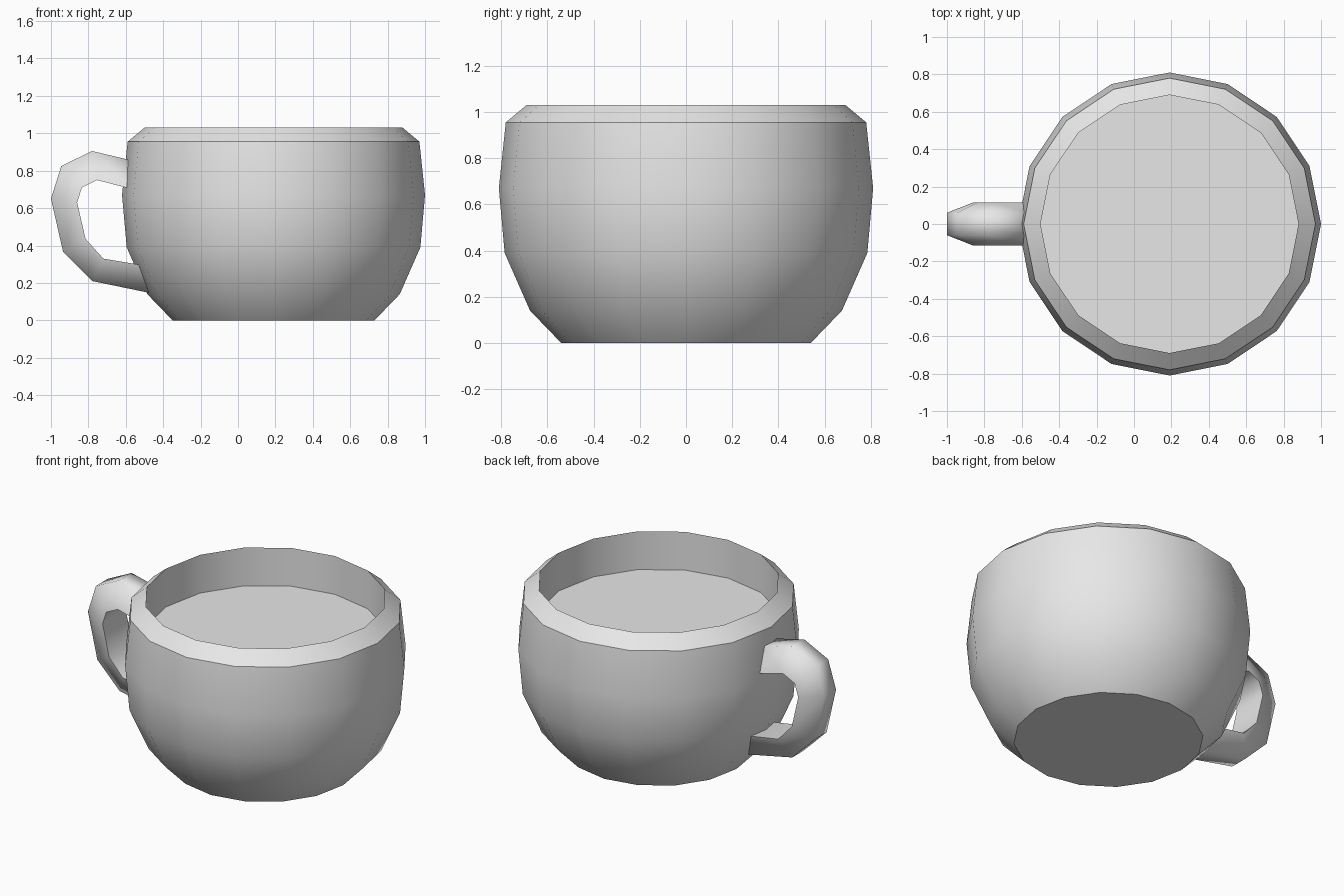
import bpy
import bmesh
import math

cube = bpy.data.objects.get("Cube")
if cube:
    bpy.data.objects.remove(cube, do_unlink=True)

SIDES = 16
CUP_X = 0.19

# One plain grey for everything
grey = bpy.data.materials.new("light_grey")
grey.use_nodes = True
grey.diffuse_color = (0.8, 0.8, 0.8, 1)
grey.node_tree.nodes["Principled BSDF"].inputs["Base Color"].default_value = grey.diffuse_color


def finish(bm, name, angle):
    """Turn a bmesh into a smooth object that keeps its sharp edges."""
    bmesh.ops.recalc_face_normals(bm, faces=bm.faces)
    mesh = bpy.data.meshes.new(name)
    bm.to_mesh(mesh)
    bm.free()
    mesh.materials.append(grey)
    obj = bpy.data.objects.new(name, mesh)
    bpy.context.collection.objects.link(obj)
    bpy.ops.object.select_all(action="DESELECT")
    obj.select_set(True)
    bpy.context.view_layer.objects.active = obj
    bpy.ops.object.shade_smooth_by_angle(angle=math.radians(angle))
    return obj


def loft(bm, rings):
    """Join rings of points with quads and cap both ends."""
    loops = [[bm.verts.new(p) for p in ring] for ring in rings]
    for a, b in zip(loops, loops[1:]):
        for i in range(len(a)):
            j = (i + 1) % len(a)
            bm.faces.new((a[i], a[j], b[j], b[i]))
    bm.faces.new(loops[0])
    bm.faces.new(loops[-1])


def circle(radius, z):
    return [(CUP_X + radius * math.cos(math.tau * i / SIDES),
             radius * math.sin(math.tau * i / SIDES), z) for i in range(SIDES)]


# Cup: outer bowl, bevelled rim, inner wall and the flat drink surface as its cap
profile = [(0.54, 0), (0.675, 0.14), (0.785, 0.39), (0.81, 0.67),
           (0.78, 0.955), (0.69, 1.03), (0.69, 0.79)]
bm = bmesh.new()
loft(bm, [circle(r, z) for r, z in profile])
finish(bm, "cup", 32)

# Handle: wide on the inside of the loop, narrow on the outside
outer = [(-0.56, 0.853), (-0.78, 0.905), (-0.945, 0.825), (-1, 0.65),
         (-0.935, 0.365), (-0.78, 0.21), (-0.46, 0.144)]
inner = [(-0.56, 0.70), (-0.755, 0.75), (-0.835, 0.71), (-0.86, 0.63),
         (-0.815, 0.435), (-0.72, 0.33), (-0.51, 0.295)]
WIDE, NARROW = 0.115, 0.06
bm = bmesh.new()
loft(bm, [[(ox, -NARROW, oz), (ox, NARROW, oz), (ix, WIDE, iz), (ix, -WIDE, iz)]
          for (ox, oz), (ix, iz) in zip(outer, inner)])
finish(bm, "handle", 80)
